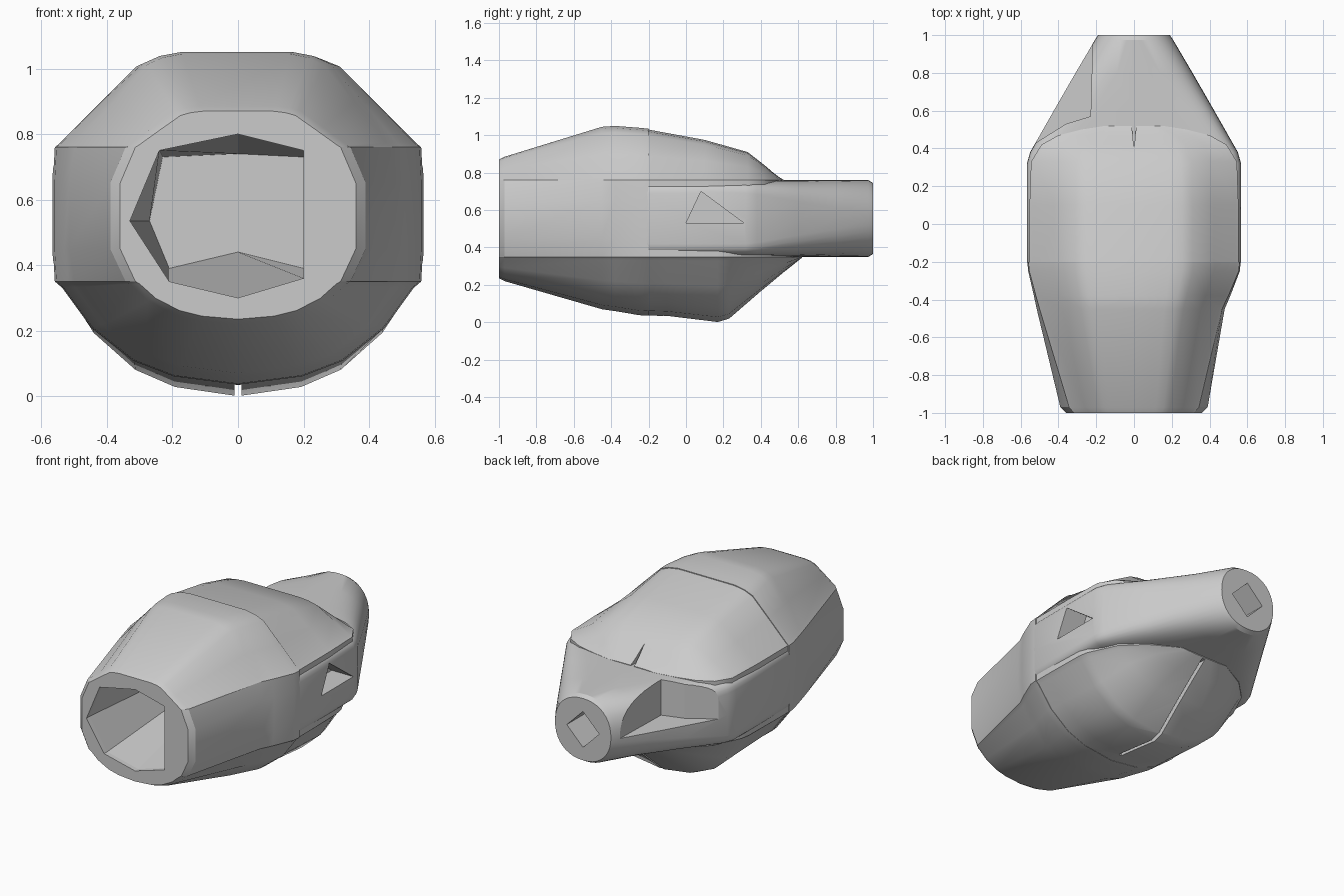
import bpy
import bmesh
import math

cube = bpy.data.objects.get("Cube")
if cube:
    bpy.data.objects.remove(cube)

grey = bpy.data.materials.new("plain grey")
grey.use_nodes = True
colour = (0.6, 0.6, 0.6, 1)
grey.diffuse_color = colour
grey.node_tree.nodes["Principled BSDF"].inputs["Base Color"].default_value = colour

LOW, HIGH = 0.35, 0.76
MID = (LOW + HIGH) / 2
# Half outlines as fractions of width and rise, from the side to the middle
TOP = [(1, 0), (0.97, 0.05), (0.76, 0.48), (0.56, 0.88), (0.46, 0.96), (0.34, 1), (0, 1)]
BELLY = [(1, 0), (0.96, 0.06), (0.8, 0.45), (0.57, 0.77), (0.35, 0.92), (0, 1)]


def loft(name, rings):
    """Closed solid through rings of equal point count."""
    bm = bmesh.new()
    loops = [[bm.verts.new(p) for p in ring] for ring in rings]
    count = len(loops[0])
    for a, b in zip(loops, loops[1:]):
        for i in range(count):
            j = (i + 1) % count
            bm.faces.new((a[i], a[j], b[j], b[i]))
    bm.faces.new(loops[0])
    bm.faces.new(loops[-1])
    bmesh.ops.recalc_face_normals(bm, faces=bm.faces)
    mesh = bpy.data.meshes.new(name)
    bm.to_mesh(mesh)
    bm.free()
    mesh.materials.append(grey)
    obj = bpy.data.objects.new(name, mesh)
    bpy.context.collection.objects.link(obj)
    return obj


def activate(obj):
    bpy.ops.object.select_all(action="DESELECT")
    obj.select_set(True)
    bpy.context.view_layer.objects.active = obj


def smooth(obj, degrees=28):
    activate(obj)
    bpy.ops.object.shade_smooth_by_angle(angle=math.radians(degrees))


def cut(obj, rings):
    cutter = loft("cutter", rings)
    cutter.hide_render = True
    activate(obj)
    mod = obj.modifiers.new("cut", "BOOLEAN")
    mod.operation = "DIFFERENCE"
    mod.solver = "EXACT"
    mod.object = cutter
    bpy.ops.object.modifier_apply(modifier=mod.name)
    bpy.data.objects.remove(cutter)


def nose_ring(y, left, right, top, bottom, corner):
    def half(w):
        c = w * corner
        lower = [(x * c, LOW - f * (LOW - bottom)) for x, f in reversed(BELLY)]
        upper = [(x * c, HIGH + f * (top - HIGH)) for x, f in TOP]
        return lower + [(w, 0.45), (w, 0.65)] + upper
    a = half(right)
    b = [(-x, z) for x, z in reversed(half(left))][1:-1]
    return [(x, y, z) for x, z in a + b]


def band_ring(y, w, power, h=0.205, count=40):
    def bend(v):
        return math.copysign(abs(v) ** (2 / power), v)
    angles = [2 * math.pi * i / count for i in range(count)]
    return [(w * bend(math.cos(a)), y, MID + h * bend(math.sin(a))) for a in angles]


def dome_ring(y, w, base, peak, shape):
    right = [(x * w, base + f * (peak - base)) for x, f in shape]
    left = [(-x, z) for x, z in reversed(right)][1:]
    inset = MID + (base - MID) * 0.8
    outline = [(w, inset)] + right + left + [(-w, inset)]
    return [(x, y, z) for x, z in outline]


# Front shell, with a slight dent on one side
nose = loft("front_shell", [nose_ring(*s) for s in (
    (-1.0, 0.36, 0.36, 0.87, 0.235, 0.87),
    (-0.97, 0.39, 0.39, 0.885, 0.22, 0.88),
    (-0.45, 0.515, 0.48, 1.045, 0.07, 0.97),
    (-0.38, 0.53, 0.51, 1.05, 0.06, 0.98),
    (-0.25, 0.56, 0.56, 1.04, 0.038, 0.99),
    (-0.2, 0.565, 0.565, 1.035, 0.035, 0.99))])
smooth(nose)

# Faceted front opening
mouth = [(-0.33, 0.535), (-0.24, 0.75), (0, 0.8), (0.2, 0.75), (0.2, 0.36), (0, 0.3), (-0.21, 0.35)]
inner = [(-0.27, 0.535), (-0.23, 0.73), (0, 0.74), (0.2, 0.73), (0.2, 0.39), (0, 0.44), (-0.21, 0.39)]
cut(nose, [[(x, -1.1, z) for x, z in mouth],
           [(x, -0.97, z) for x, z in mouth],
           [(x, -0.4, z) for x, z in inner]])

# Middle band tapering into the round tail
band = loft("middle_band_and_tail", [band_ring(*s) for s in (
    (-0.3, 0.53, 9), (-0.2, 0.567, 9), (0.32, 0.567, 9), (0.38, 0.55, 8),
    (0.6, 0.425, 4.5), (0.8, 0.31, 3), (0.975, 0.207, 2.2))]
    + [band_ring(1.0, 0.19, 2.2, 0.19)])
smooth(band)

# Cut-away ledge beside the tail
ledge = [(-0.215, 1.1), (-0.23, 0.57), (-0.36, 0.53), (-0.6, 0.38), (-0.8, 1.1)]
cut(band, [[(x, y, z) for x, y in ledge] for z in (0.54, 0.9)])

# Triangular side opening
triangle = [(0.0, 0.53), (0.08, 0.7), (0.31, 0.53)]
cut(band, [[(x, y, z) for y, z in triangle] for x in (0.42, 0.7)])

# Diamond socket in the tail end
diamond = [(0.11, 0), (0, 0.11), (-0.11, 0), (0, -0.11)]
cut(band, [[(x, y, MID + z) for x, z in diamond] for y in (0.75, 1.1)])

# Upper canopy with a narrow wedge at the rear
canopy = loft("upper_canopy", [dome_ring(y, w, HIGH, top, TOP) for y, w, top in (
    (-0.21, 0.553, 1.032), (0.1, 0.553, 0.975), (0.33, 0.545, 0.91), (0.42, 0.49, 0.84),
    (0.47, 0.4, 0.797), (0.5, 0.28, 0.775), (0.52, 0.15, 0.763))])
smooth(canopy, 35)
wedge = [(0, 0.4), (0.016, 0.56), (-0.016, 0.56)]
cut(canopy, [[(x, y, z) for x, y in wedge] for z in (0.755, 1.1)])

# Lower hull with a centre slit
hull = loft("lower_hull", [dome_ring(y, w, LOW, low, BELLY) for y, w, low in (
    (-0.21, 0.555, 0.037), (-0.1, 0.555, 0.033), (0.17, 0.55, 0.0), (0.23, 0.54, 0.018),
    (0.4, 0.46, 0.165), (0.52, 0.34, 0.265), (0.62, 0.16, 0.345))])
smooth(hull, 35)
slit = [(-0.01, -0.12), (0.01, -0.12), (0.01, 0.7), (-0.01, 0.7)]
cut(hull, [[(x, y, z) for x, y in slit] for z in (-0.1, 0.34)])
